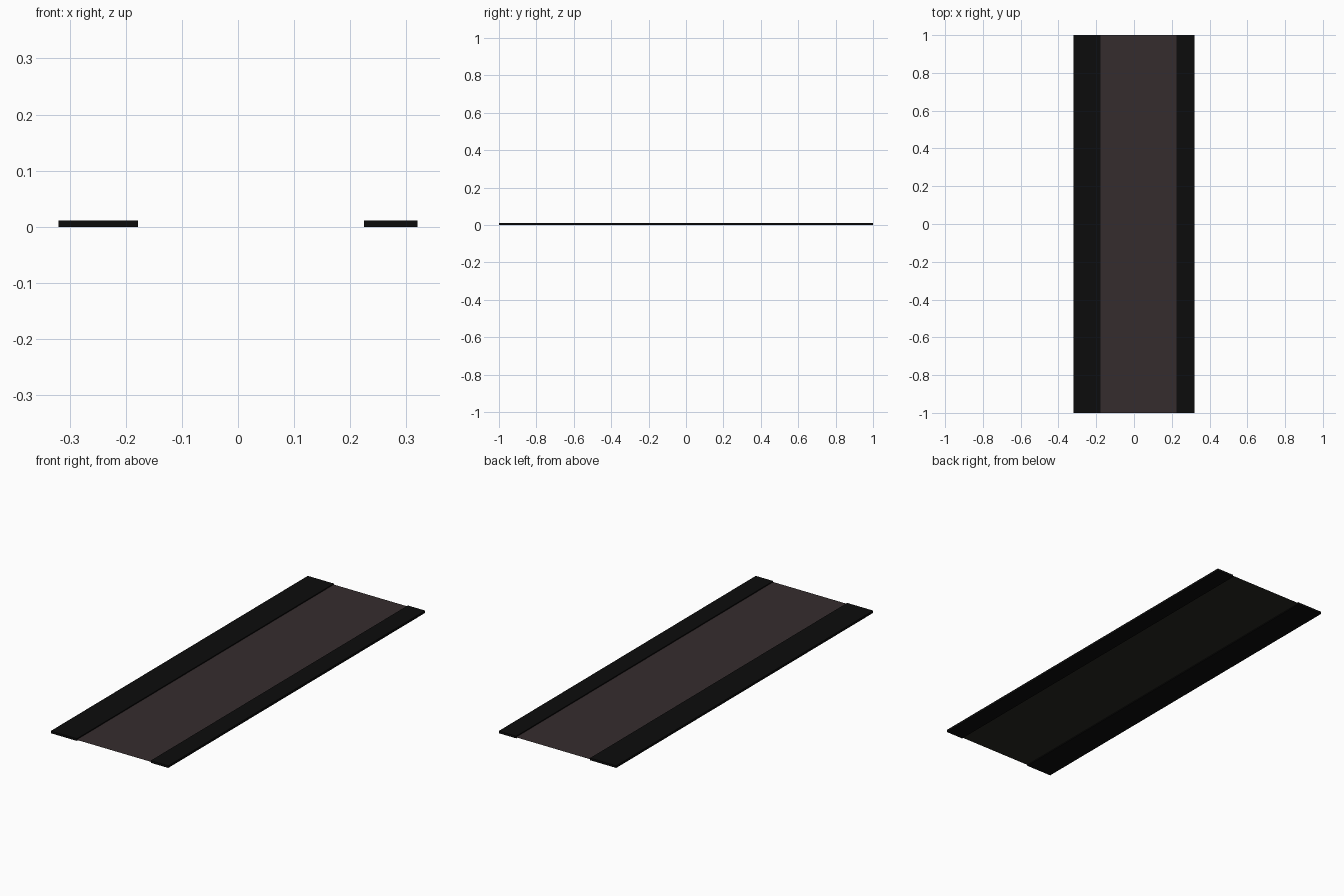
import bpy

if "Cube" in bpy.data.objects:
    bpy.data.objects.remove(bpy.data.objects["Cube"])


def material(name, rgb):
    m = bpy.data.materials.new(name)
    m.diffuse_color = (*rgb, 1.0)
    m.use_nodes = True
    m.node_tree.nodes["Principled BSDF"].inputs["Base Color"].default_value = m.diffuse_color
    return m


black = material("black_rail", (0.0038, 0.0038, 0.0038))
brown = material("dark_brown_top", (0.036, 0.0255, 0.0265))
olive = material("dark_olive_underside", (0.022, 0.021, 0.017))


def mesh_object(name, verts, faces, mat):
    me = bpy.data.meshes.new(name)
    me.from_pydata(verts, [], faces)
    me.materials.append(mat)
    ob = bpy.data.objects.new(name, me)
    bpy.context.collection.objects.link(ob)
    return ob


def bar(name, x0, x1, z0, z1, mat):
    v = [(x, y, z) for z in (z0, z1) for x, y in ((x0, -1), (x1, -1), (x1, 1), (x0, 1))]
    f = [(3, 2, 1, 0), (4, 5, 6, 7)]
    f += [(i, (i + 1) % 4, (i + 1) % 4 + 4, i + 4) for i in range(4)]
    return mesh_object(name, v, f, mat)


def sheet(name, x0, x1, z, up, mat):
    v = [(x0, -1, z), (x1, -1, z), (x1, 1, z), (x0, 1, z)]
    return mesh_object(name, v, [(0, 1, 2, 3) if up else (3, 2, 1, 0)], mat)


# Side rails (left is wider than right)
bar("left_rail", -0.32, -0.178, 0.0, 0.011, black)
bar("right_rail", 0.225, 0.32, 0.0, 0.011, black)

# Paper-thin panel between the rails, with a different tint on each side
sheet("panel_top", -0.178, 0.225, 0.006, True, brown)
sheet("panel_underside", -0.178, 0.225, 0.005, False, olive)
